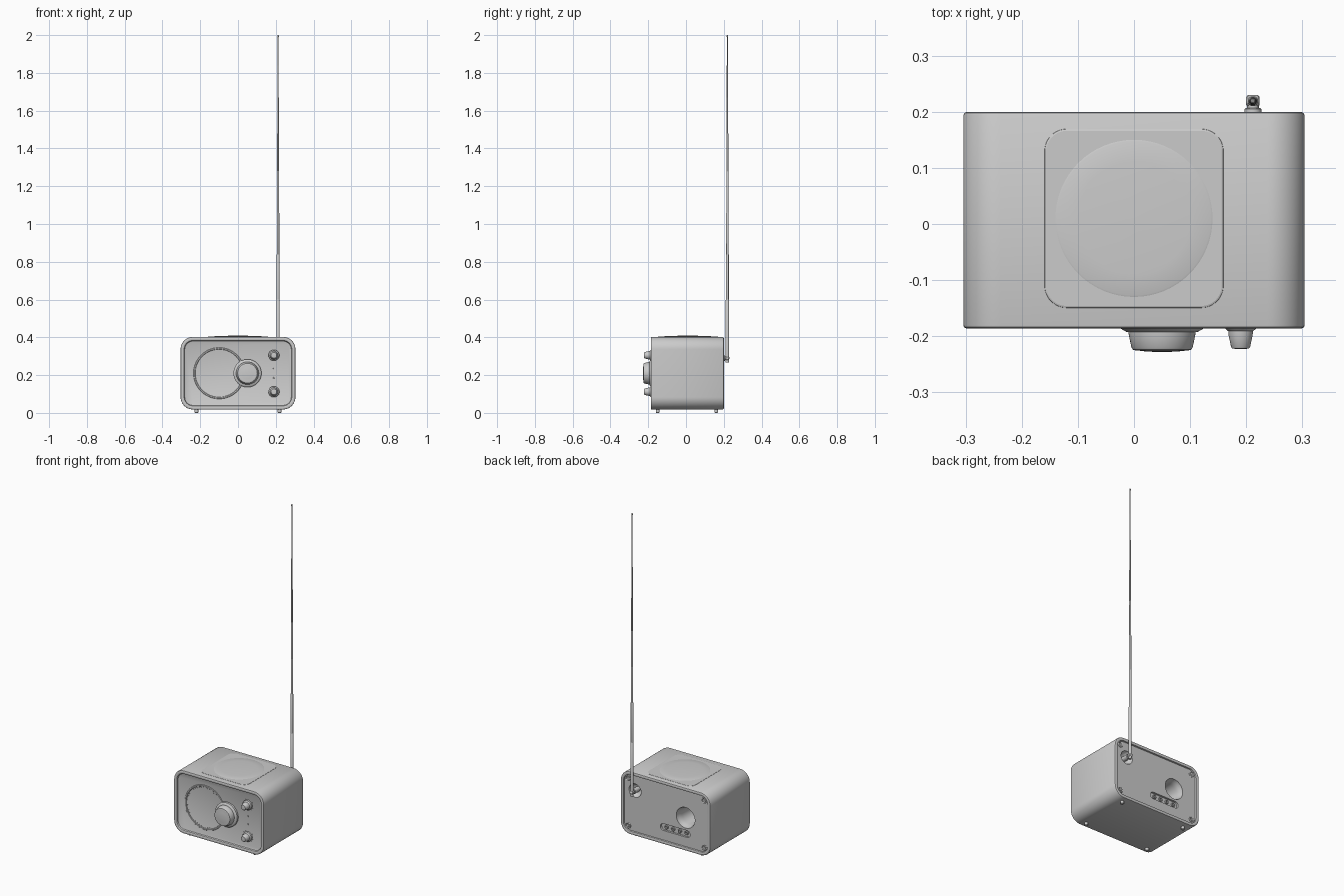
import bpy, bmesh, math
from mathutils import Vector, Matrix

if "Cube" in bpy.data.objects:
    bpy.data.objects.remove(bpy.data.objects["Cube"])

FRONT, BACK, UP = Vector((0, -1, 0)), Vector((0, 1, 0)), Vector((0, 0, 1))


def finish(name, bm, mat=Matrix()):
    bmesh.ops.remove_doubles(bm, verts=bm.verts, dist=1e-6)
    bmesh.ops.recalc_face_normals(bm, faces=bm.faces)
    bm.transform(mat)
    me = bpy.data.meshes.new(name)
    bm.to_mesh(me)
    bm.free()
    ob = bpy.data.objects.new(name, me)
    bpy.context.collection.objects.link(ob)
    return ob


def smooth(ob):
    bpy.ops.object.select_all(action='DESELECT')
    ob.select_set(True)
    bpy.context.view_layer.objects.active = ob
    bpy.ops.object.shade_smooth_by_angle(angle=math.radians(35))


def loft(name, loops, mat=Matrix(), closed=False):
    """Skin point loops of equal length, with caps unless closed."""
    bm = bmesh.new()
    rings = [[bm.verts.new(p) for p in lp] for lp in loops]
    n = len(rings[0])
    pairs = list(zip(rings, rings[1:]))
    if closed:
        pairs.append((rings[-1], rings[0]))
    else:
        bm.faces.new(rings[0])
        bm.faces.new(rings[-1])
    for a, b in pairs:
        for i in range(n):
            j = (i + 1) % n
            bm.faces.new((a[i], a[j], b[j], b[i]))
    return finish(name, bm, mat)


def lathe(name, prof, origin, axis=UP, n=40, closed=False):
    """Turn (radius, height) points about an axis."""
    loops = [[(max(r, 1e-4) * math.cos(2 * math.pi * i / n),
               max(r, 1e-4) * math.sin(2 * math.pi * i / n), h) for i in range(n)]
             for r, h in prof]
    mat = Matrix.Translation(origin) @ axis.to_track_quat('Z', 'Y').to_matrix().to_4x4()
    ob = loft(name, loops, mat, closed)
    smooth(ob)
    return ob


def rounded(hw, hh, r, n=12):
    pts = []
    for k, (sx, sy) in enumerate(((1, 1), (-1, 1), (-1, -1), (1, -1))):
        for i in range(n + 1):
            a = math.pi / 2 * (k + i / n)
            pts.append((sx * (hw - r) + r * math.cos(a), sy * (hh - r) + r * math.sin(a)))
    return pts


def slab(name, hw, hh, r, steps, cx, cz):
    """Rounded rectangle in xz, lofted along y through (inset, y) steps."""
    return loft(name, [[(cx + x, y, cz + z) for x, z in rounded(hw - i, hh - i, r - i)]
                       for i, y in steps])


# cabinet: one shell with recessed front and back panels
body = slab("cabinet", 0.304, 0.192, 0.066,
            [(0.026, -0.174), (0.022, -0.176), (0.019, -0.184), (0.016, -0.186), (0.005, -0.186),
             (0.001, -0.184), (0, -0.18), (0, 0.194), (0.002, 0.198), (0.006, 0.2),
             (0.016, 0.2), (0.019, 0.198), (0.021, 0.19)], 0, 0.21)

# cut bass port, aerial cup and socket recess into the back
ANT = Vector((0.212, 0.219, 0.29))
cutters = [
    lathe("port_cutter", [(0.05, -0.15), (0.052, -0.04), (0.056, -0.018), (0.063, -0.001), (0.063, 0.03)],
          (-0.13, 0.19, 0.215), BACK, 48),
    lathe("cup_cutter", [(0.018, -0.03), (0.03, -0.024), (0.038, -0.012), (0.041, 0), (0.041, 0.03)],
          (ANT.x, 0.191, ANT.z), BACK),
    slab("socket_cutter", 0.1, 0.021, 0.02, [(0, 0.178), (0, 0.22)], -0.06, 0.118)]
for c in cutters:
    c.hide_render = True
    mod = body.modifiers.new("cut", 'BOOLEAN')
    mod.object, mod.solver = c, 'EXACT'
    bpy.context.view_layer.objects.active = body
    bpy.ops.object.modifier_apply(modifier=mod.name)
    bpy.data.objects.remove(c)
smooth(body)

# front dial ring with tick marks
DIAL = Vector((-0.10, -0.174, 0.21))
lathe("dial_ring", [(0.126, -0.002), (0.126, 0.003), (0.128, 0.005), (0.134, 0.005), (0.136, 0.003), (0.136, -0.002)],
      DIAL, FRONT, 72, True)


def ticks(name, centre, r0, r1, half, count, start, end):
    bm = bmesh.new()
    for i in range(count):
        a = math.radians(start + (end - start) * i / (count - 1))
        m = (Matrix.Translation(centre) @ Matrix.Rotation(-a, 4, 'Y')
             @ Matrix.Translation(((r0 + r1) / 2, 0, 0)) @ Matrix.Diagonal((r1 - r0, 0.003, 2 * half, 1)))
        bmesh.ops.create_cube(bm, size=1, matrix=m)
    return finish(name, bm)


ticks("dial_ticks", DIAL, 0.119, 0.125, 0.001, 41, 40, 320)
lathe("dial_pointer", [(0.007, 0), (0.007, 0.006)], DIAL + Vector((0, 0, 0.131)), FRONT, 3)

# tuning knob with flared collar
lathe("tuning_knob_collar", [(0.074, -0.001), (0.074, 0.012), (0.071, 0.014), (0.064, 0.018), (0.058, 0.019)],
      (0.05, -0.174, 0.21), FRONT, 64)
lathe("tuning_knob", [(0.06, 0.01), (0.06, 0.019), (0.058, 0.03), (0.0545, 0.046), (0.052, 0.05),
                      (0.046, 0.0515), (0.043, 0.0515), (0.03, 0.053), (0.012, 0.054), (0, 0.054)],
      (0.05, -0.174, 0.21), FRONT, 64)

# two small knobs with collars and scale ticks
for label, z in (("upper", 0.305), ("lower", 0.112)):
    c = Vector((0.19, -0.174, z))
    lathe(label + "_knob", [(0.029, -0.001), (0.029, 0.011), (0.026, 0.014), (0.022, 0.017),
                            (0.0215, 0.024), (0.017, 0.045), (0.015, 0.048), (0.009, 0.0485), (0, 0.049)],
          c, FRONT)
    ticks(label + "_knob_ticks", c, 0.031, 0.035, 0.001, 11, -50, 230)

# indicator lights
for z in (0.235, 0.185):
    lathe("indicator_light", [(0.004, -0.001), (0.004, 0.001), (0.0025, 0.003), (0, 0.0035)],
          (0.19, -0.174, z), FRONT, 16)

# speaker pad and domed grille on top
loft("speaker_pad", [[(x, y + 0.01, z) for x, y in rounded(0.16 - i, 0.16 - i, 0.04 - i)]
                     for i, z in ((0, 0.4), (0.001, 0.403), (0.004, 0.404))])
lathe("speaker_grille", [(0.14, -0.003), (0.14, 0.001), (0.137, 0.002), (0.1, 0.004), (0.05, 0.0055), (0, 0.006)],
      (0, 0.01, 0.403), UP, 64)

# feet
for x in (-0.22, 0.22):
    for y in (-0.15, 0.16):
        lathe("foot", [(0.007, 0), (0.01, 0.003), (0.01, 0.02)], (x, y, 0), UP, 20)

# back screws with dished heads
for x in (-0.258, 0.258):
    for z in (0.065, 0.355):
        lathe("back_screw", [(0.018, -0.002), (0.018, 0.002), (0.015, 0.004), (0.013, 0.003),
                             (0.011, 0.001), (0.007, 0.001), (0.006, 0.003), (0, 0.003)],
              (x, 0.19, z), BACK, 28)

# sockets
for x in (-0.13, -0.085, -0.04, 0.005):
    lathe("socket", [(0.012, 0), (0.012, 0.006), (0.01, 0.008), (0.007, 0.008), (0.006, -0.004), (0, -0.004)],
          (x, 0.178, 0.118), BACK, 24)

# aerial mount, hinge and telescopic rod
lathe("aerial_mount", [(0.015, -0.06), (0.015, -0.014), (0.013, -0.012), (0.0105, -0.012),
                       (0.0105, 0.007), (0.008, 0.009)], ANT, BACK, 28)
lathe("aerial_hinge", [(0.007, -0.012), (0.011, -0.009), (0.011, 0.009), (0.007, 0.012)],
      ANT, Vector((1, 0, 0)), 28)
heights = [0.272, 0.6, 0.84, 1.06, 1.28, 1.48, 1.67, 1.84, 1.993]
radii = [0.009, 0.0075, 0.0066, 0.0058, 0.005, 0.0042, 0.0034, 0.0024]
for i, r in enumerate(radii):
    z0, z1 = heights[i], heights[i + 1]
    lathe("aerial_section", [(r, z0 - 0.005), (r, z1 - 0.002), (r * 0.85, z1)], (ANT.x, ANT.y, 0), UP, 20)
lathe("aerial_tip", [(0.002, 1.988), (0.0042, 1.99), (0.0042, 1.997), (0.002, 2.0)], (ANT.x, ANT.y, 0), UP, 16)
